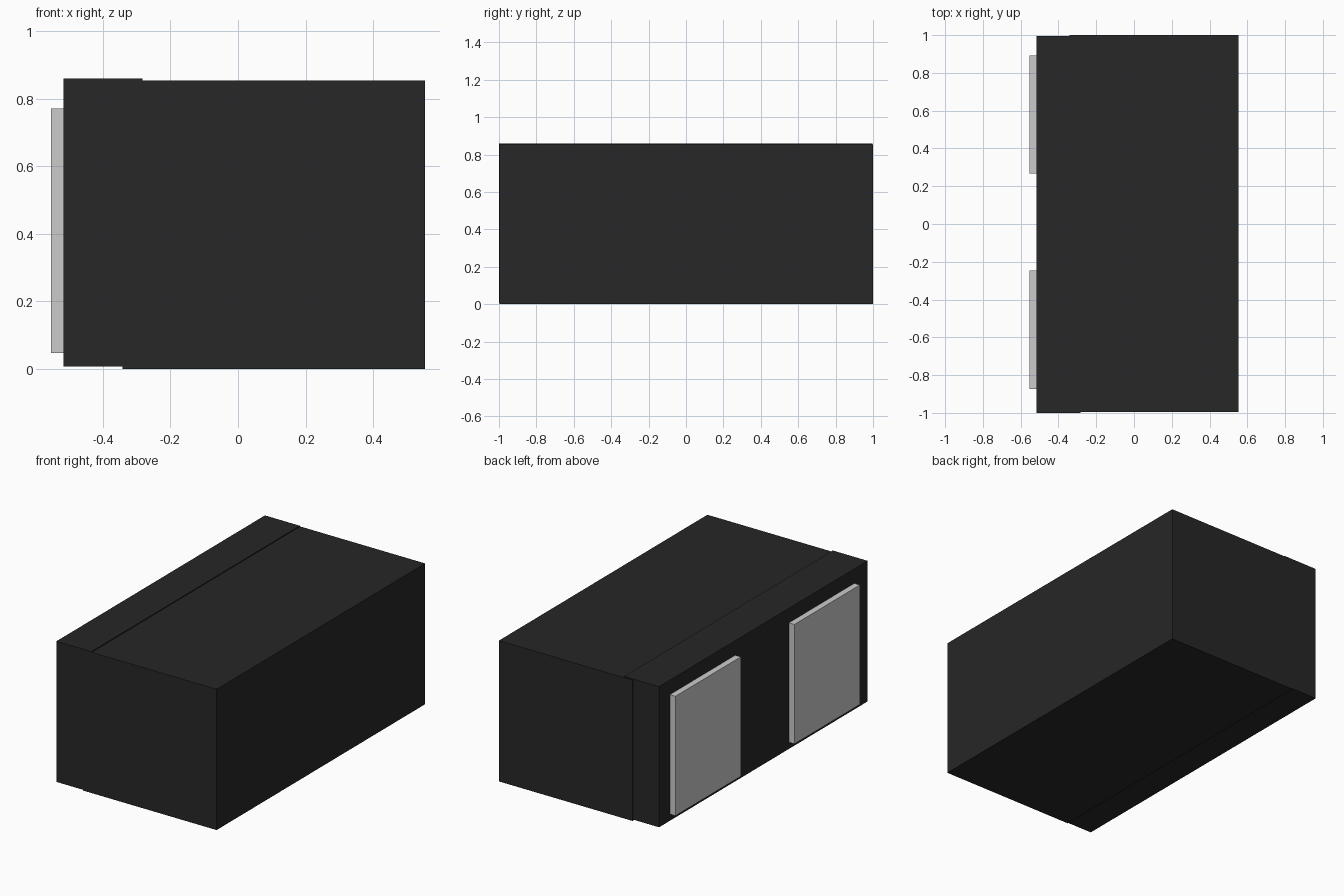
import bpy

if "Cube" in bpy.data.objects:
    bpy.data.objects.remove(bpy.data.objects["Cube"])


def box(name, lo, hi, mat=None):
    """Axis-aligned box between two corners."""
    centre = [(a + b) / 2 for a, b in zip(lo, hi)]
    bpy.ops.mesh.primitive_cube_add(size=1, location=centre)
    ob = bpy.context.object
    ob.name = name
    ob.scale = [b - a for a, b in zip(lo, hi)]
    bpy.ops.object.transform_apply(location=False, rotation=False, scale=True)
    if mat:
        ob.data.materials.append(mat)
    return ob


black = bpy.data.materials.new("black_casing")
black.diffuse_color = (0.02, 0.02, 0.02, 1)
black.use_nodes = True
black.node_tree.nodes["Principled BSDF"].inputs["Base Color"].default_value = black.diffuse_color

# Casing: large body and a slightly offset back section that overlaps it
box("main_body", (-0.342, -0.996, 0.0), (0.554, 1.0, 0.853), black)
box("back_section", (-0.517, -1.0, 0.007), (-0.283, 0.996, 0.859), black)

# Two raised grey panels on the -x face
for side, y0, y1 in (("left", 0.267, 0.893), ("right", -0.874, -0.247)):
    box(f"{side}_panel", (-0.554, y0, 0.047), (-0.512, y1, 0.771))
